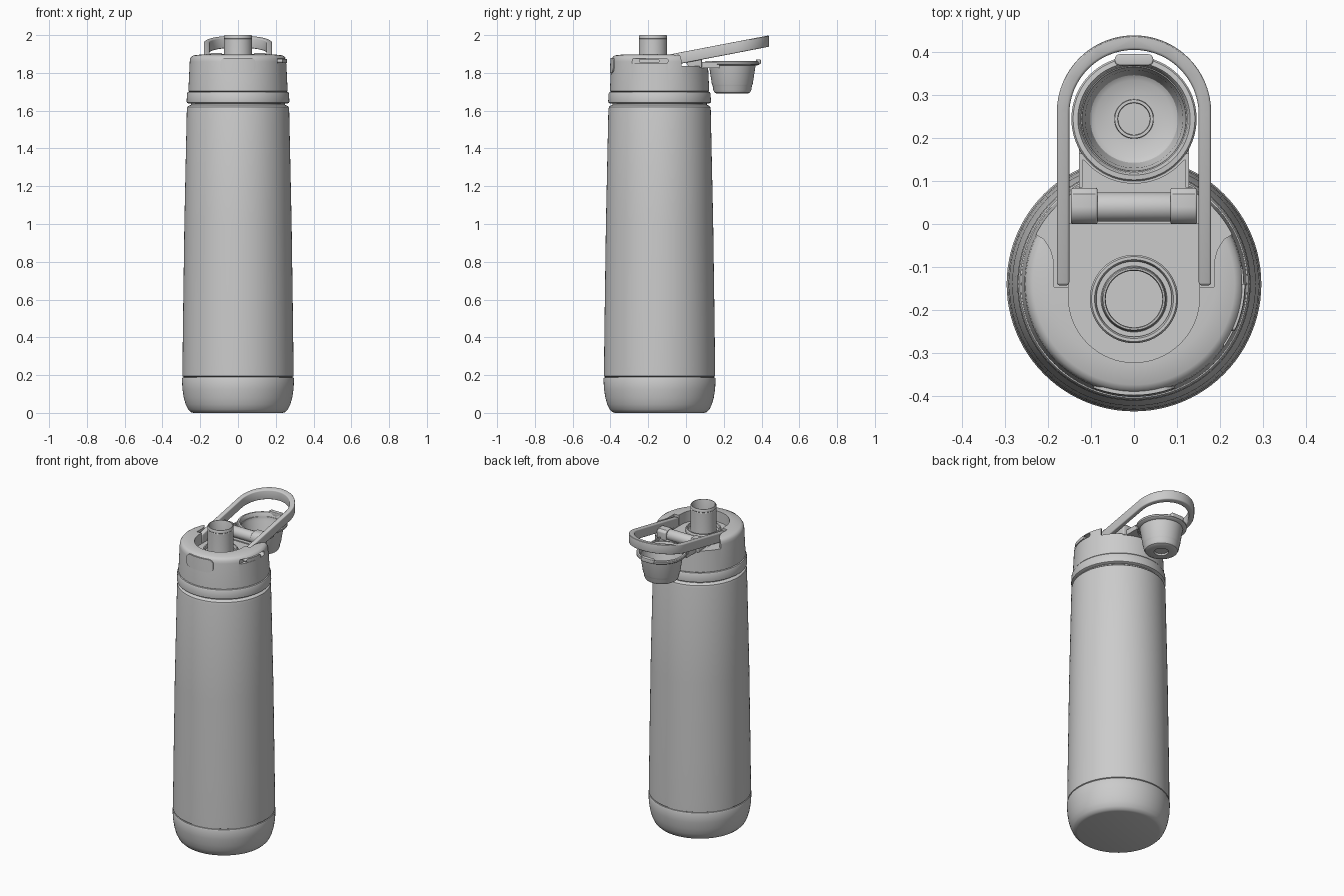
import bpy, bmesh, math
from mathutils import Vector, Matrix

CY = -0.14   # y of the bottle axis


def finish(name, bm, bevel=0.0):
    bmesh.ops.remove_doubles(bm, verts=bm.verts, dist=1e-5)
    bmesh.ops.recalc_face_normals(bm, faces=bm.faces)
    me = bpy.data.meshes.new(name)
    bm.to_mesh(me)
    bm.free()
    ob = bpy.data.objects.new(name, me)
    bpy.context.collection.objects.link(ob)
    if bevel:
        m = ob.modifiers.new("bevel", 'BEVEL')
        m.width, m.segments, m.limit_method = bevel, 3, 'ANGLE'
        m.angle_limit = math.radians(40)
        activate(ob)
        bpy.ops.object.modifier_apply(modifier=m.name)
    return ob


def activate(ob):
    bpy.ops.object.select_all(action='DESELECT')
    ob.select_set(True)
    bpy.context.view_layer.objects.active = ob


def lathe(name, profile, cy=CY, segs=96):
    bm = bmesh.new()
    vs = [bm.verts.new((r, cy, z)) for r, z in profile]
    es = [bm.edges.new(p) for p in zip(vs, vs[1:])]
    bmesh.ops.spin(bm, geom=vs + es, cent=(0, cy, 0), axis=(0, 0, 1),
                   angle=2 * math.pi, steps=segs, use_merge=True)
    return finish(name, bm)


def prism(name, pts, a, b, axis='z', bevel=0.0):
    place = {'z': lambda u, v, w: (u, v, w), 'x': lambda u, v, w: (w, u, v),
             'y': lambda u, v, w: (u, w, v)}[axis]
    bm = bmesh.new()
    lo = [bm.verts.new(place(u, v, a)) for u, v in pts]
    hi = [bm.verts.new(place(u, v, b)) for u, v in pts]
    bm.faces.new(lo)
    bm.faces.new(hi)
    for i in range(len(pts)):
        j = (i + 1) % len(pts)
        bm.faces.new((lo[i], lo[j], hi[j], hi[i]))
    return finish(name, bm, bevel)


def arc(cx, cy, r, a0, a1, n=32):
    return [(cx + r * math.cos(math.radians(a0 + (a1 - a0) * i / n)),
             cy + r * math.sin(math.radians(a0 + (a1 - a0) * i / n))) for i in range(n + 1)]


def rounded(u0, u1, v0, v1, r):
    return (arc(u1 - r, v1 - r, r, 0, 90, 8) + arc(u0 + r, v1 - r, r, 90, 180, 8) +
            arc(u0 + r, v0 + r, r, 180, 270, 8) + arc(u1 - r, v0 + r, r, 270, 360, 8))


def boolean(ob, other, op):
    m = ob.modifiers.new("bool", 'BOOLEAN')
    m.object, m.operation, m.solver = other, op, 'EXACT'
    activate(ob)
    bpy.ops.object.modifier_apply(modifier=m.name)
    bpy.data.objects.remove(other)


# bottle: rounded base boot, then tapered body
lathe("base_boot", [(0, 0), (0.235, 0), (0.25, 0.004), (0.264, 0.018), (0.277, 0.045),
                    (0.287, 0.08), (0.294, 0.125), (0.297, 0.18), (0.294, 0.187),
                    (0.285, 0.188), (0, 0.188)])
lathe("bottle_body", [(0, 0.18), (0.288, 0.18), (0.288, 0.191), (0.294, 0.194), (0.294, 0.25),
                      (0.291, 0.5), (0.284, 1.0), (0.271, 1.605), (0.268, 1.62),
                      (0.258, 1.628), (0.25, 1.63), (0.25, 1.66), (0, 1.66)])

# lid collar
lathe("lid_collar", [(0, 1.638), (0.262, 1.638), (0.271, 1.643), (0.272, 1.65),
                     (0.270, 1.69), (0.266, 1.698), (0.255, 1.70), (0, 1.70)])

# lid with spout recess, open back, and lock slot
lid = lathe("lid", [(0, 1.69), (0.258, 1.69), (0.258, 1.70), (0.263, 1.703), (0.2555, 1.86),
                    (0.253, 1.876), (0.246, 1.887), (0.235, 1.893), (0.19, 1.898),
                    (0.12, 1.90), (0, 1.90)])
recess = prism("recess_cutter", arc(0, -0.17, 0.153, 180, 360) + [(0.153, 0.0), (-0.153, 0.0)],
               1.83, 1.95)
boolean(lid, recess, 'DIFFERENCE')
side = [(0.186, -0.147), (0.186, -0.09), (0.194, -0.06), (0.21, -0.035),
        (0.235, -0.02), (0.32, -0.012), (0.32, 0.3)]
back = prism("back_cutter", side + [(-x, y) for x, y in reversed(side)], 1.836, 1.96)
boolean(lid, back, 'DIFFERENCE')
slot = prism("slot_cutter", rounded(-0.296, -0.095, 1.85, 1.877, 0.013), 0.21, 0.32, 'x')
boolean(lid, slot, 'DIFFERENCE')


def lid_shell(extra):
    return lathe("shell", [(0, 1.70), (0.263 + extra, 1.703), (0.2555 + extra, 1.86),
                           (0.253 + extra, 1.90), (0, 1.90)])


# front push button and side lock slider follow the lid's curve
button = prism("front_button", rounded(-0.094, 0.094, 1.80, 1.88, 0.03), -0.46, -0.35, 'y')
boolean(button, lid_shell(0.005), 'INTERSECT')
slider = prism("lock_slider", rounded(-0.25, -0.14, 1.853, 1.874, 0.010), 0.20, 0.32, 'x')
boolean(slider, lid_shell(0.004), 'INTERSECT')

# drinking spout and its collar
lathe("spout", [(0, 1.82), (0.078, 1.82), (0.075, 1.86), (0.075, 1.976), (0.073, 1.979),
                (0.075, 1.982), (0.075, 1.994), (0.072, 2.0), (0.068, 2.0), (0.066, 1.995),
                (0.066, 1.88), (0, 1.88)], -0.175, 64)
lathe("spout_collar", [(0, 1.82), (0.103, 1.82), (0.103, 1.847), (0.099, 1.853),
                       (0.092, 1.853), (0.088, 1.845), (0.088, 1.835), (0, 1.835)], -0.175, 64)

# carry loop, sheared so it rises to the back
loop = prism("carry_loop", [(0.18, -0.143)] + arc(0, 0.26, 0.18, 0, 180, 48) +
             [(-0.18, -0.143), (-0.151, -0.143)] + arc(0, 0.255, 0.151, 180, 0, 48) +
             [(0.151, -0.143)], -0.06, 0, 'z', 0.006)
for v in loop.data.vertices:
    v.co.z += 1.895 + 0.192 * (v.co.y + 0.1)


# hinge: central barrel and two knuckles
def barrel(name, x0, x1, r, y=0.04, z=1.865):
    return prism(name, arc(y, z, r, 0, 360 - 360 / 40, 39), x0, x1, 'x', 0.004)


barrel("hinge_barrel", -0.1, 0.1, 0.034)
for s, label in ((-1, "left"), (1, "right")):
    x0, x1 = sorted((s * 0.085, s * 0.147))
    prism("hinge_knuckle_" + label,
          arc(0.04, 1.865, 0.04, 90, 270, 20) + [(0.084, 1.828), (0.084, 1.89), (0.07, 1.903)],
          x0, x1, 'x', 0.005)

# tongue linking the hinge to the cap, with a raised rim on its edges
edge = arc(0, 0.245, 0.135, 210, 330, 24)
prism("cap_tongue", [(-0.128, 0.05), (-0.128, 0.178)] + edge + [(0.128, 0.178), (0.128, 0.05)],
      1.826, 1.845, 'z')
outer = [(-0.128, 0.085), (-0.128, 0.165)] + arc(0, 0.245, 0.141, 215, 325, 24) + \
        [(0.128, 0.165), (0.128, 0.085)]
inner = [(-0.12, 0.085), (-0.12, 0.15)] + arc(0, 0.245, 0.151, 220, 320, 24) + \
        [(0.12, 0.15), (0.12, 0.085)]
prism("tongue_rim", outer + inner[::-1], 1.84, 1.858)

# flipped-open spout cap, mouth upward
lathe("spout_cap", [(0, 1.70), (0.038, 1.70), (0.042, 1.69), (0.083, 1.69), (0.094, 1.696),
                    (0.101, 1.71), (0.114, 1.81), (0.120, 1.822), (0.121, 1.838),
                    (0.140, 1.842), (0.146, 1.847), (0.146, 1.857), (0.142, 1.862),
                    (0.131, 1.863), (0.127, 1.857), (0.122, 1.83), (0.108, 1.74),
                    (0.102, 1.726), (0.09, 1.718), (0.046, 1.716), (0.045, 1.735),
                    (0.038, 1.735), (0.037, 1.72), (0, 1.72)], 0.245, 72)
prism("cap_lift_tab", rounded(-0.045, 0.045, 0.37, 0.396, 0.012), 1.846, 1.872, 'z', 0.004)

for ob in list(bpy.context.scene.objects):
    activate(ob)
    bpy.ops.object.shade_smooth_by_angle(angle=math.radians(32))
